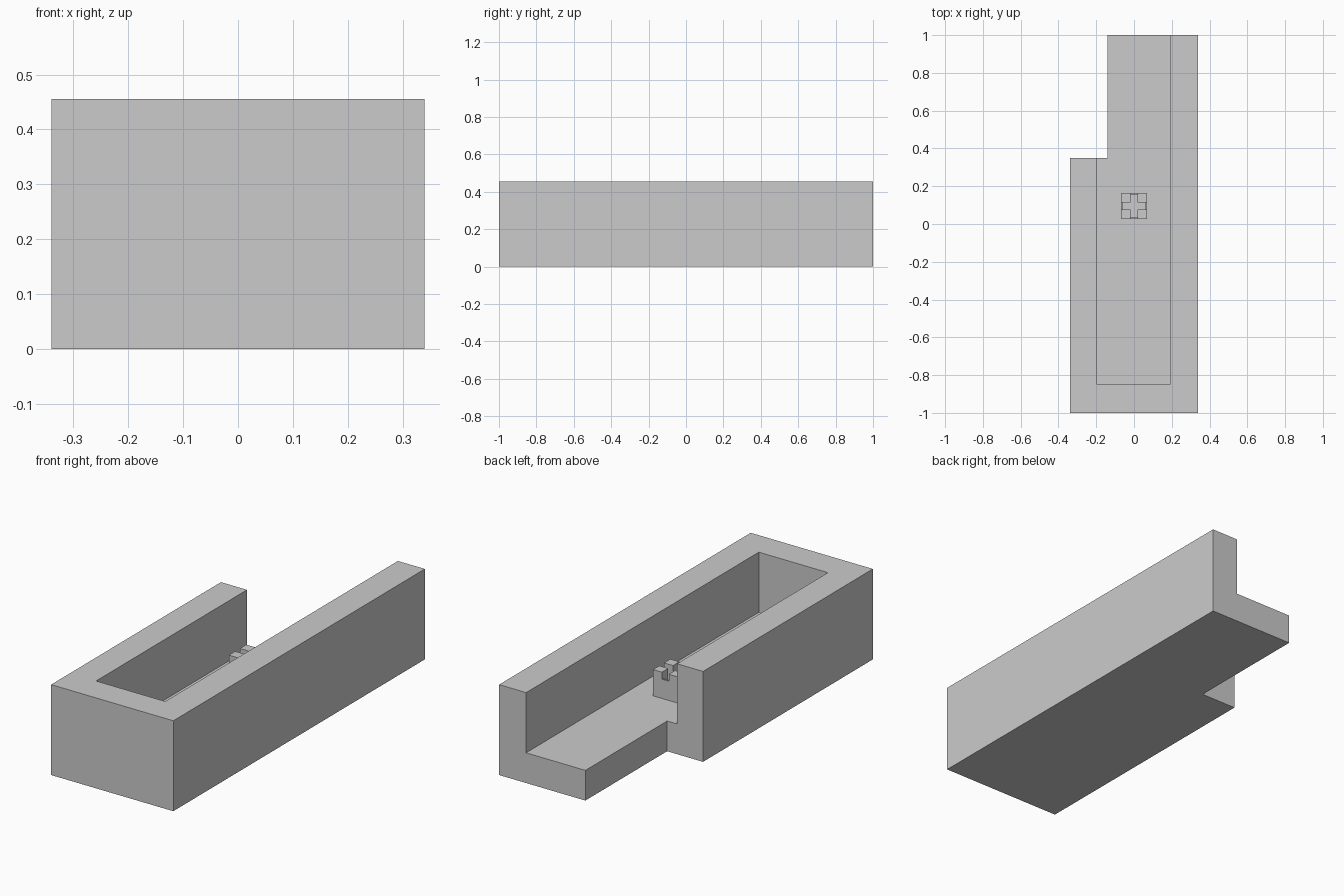
import bpy
import bmesh

cube = bpy.data.objects.get("Cube")
if cube:
    bpy.data.objects.remove(cube, do_unlink=True)

grey = bpy.data.materials.new("plain_grey")
grey.use_nodes = True
colour = (0.6, 0.6, 0.6, 1)
grey.diffuse_color = colour
grey.node_tree.nodes["Principled BSDF"].inputs["Base Color"].default_value = colour

HEIGHT, FLOOR = 0.455, 0.152


def prism(name, outline, z0, z1):
    """Extrude a flat outline from z0 up to z1."""
    bm = bmesh.new()
    face = bm.faces.new([bm.verts.new((x, y, z0)) for x, y in outline])
    top = bmesh.ops.extrude_face_region(bm, geom=[face])["geom"]
    for v in top:
        if isinstance(v, bmesh.types.BMVert):
            v.co.z = z1
    bmesh.ops.recalc_face_normals(bm, faces=bm.faces)
    mesh = bpy.data.meshes.new(name)
    bm.to_mesh(mesh)
    bm.free()
    mesh.materials.append(grey)
    obj = bpy.data.objects.new(name, mesh)
    bpy.context.collection.objects.link(obj)
    return obj


def box(name, x0, x1, y0, y1, z0, z1):
    return prism(name, [(x0, y0), (x1, y0), (x1, y1), (x0, y1)], z0, z1)


def cut(target, cutter):
    mod = target.modifiers.new(cutter.name, 'BOOLEAN')
    mod.operation = 'DIFFERENCE'
    mod.solver = 'EXACT'
    mod.object = cutter
    cutter.hide_render = True
    cutter.hide_set(True)


# Tray: solid body with one long wall, one short wall and an open back
tray = prism("tray", [(-0.34, -1), (0.34, -1), (0.34, 1), (-0.14, 1),
                      (-0.14, 0.35), (-0.34, 0.35)], 0, HEIGHT)
cut(tray, box("tray_hollow", -0.195, 0.19, -0.85, 1.1, FLOOR, HEIGHT + 0.1))

# Small block on the tray floor with a cross-shaped slot in its top
CY, HALF, ARM, SLOT = 0.095, 0.069, 0.061, 0.019
TOP = FLOOR + 0.132
block = box("slotted_block", -HALF, HALF, CY - HALF, CY + HALF, FLOOR - 0.01, TOP)
for name, reach, depth in (("notch", HALF + 0.02, 0.035), ("pocket", ARM, 0.08)):
    for axis, (hx, hy) in (("x", (reach, SLOT)), ("y", (SLOT, reach))):
        cut(block, box(f"{name}_cutter_{axis}", -hx, hx, CY - hy, CY + hy,
                       TOP - depth, TOP + 0.05))
